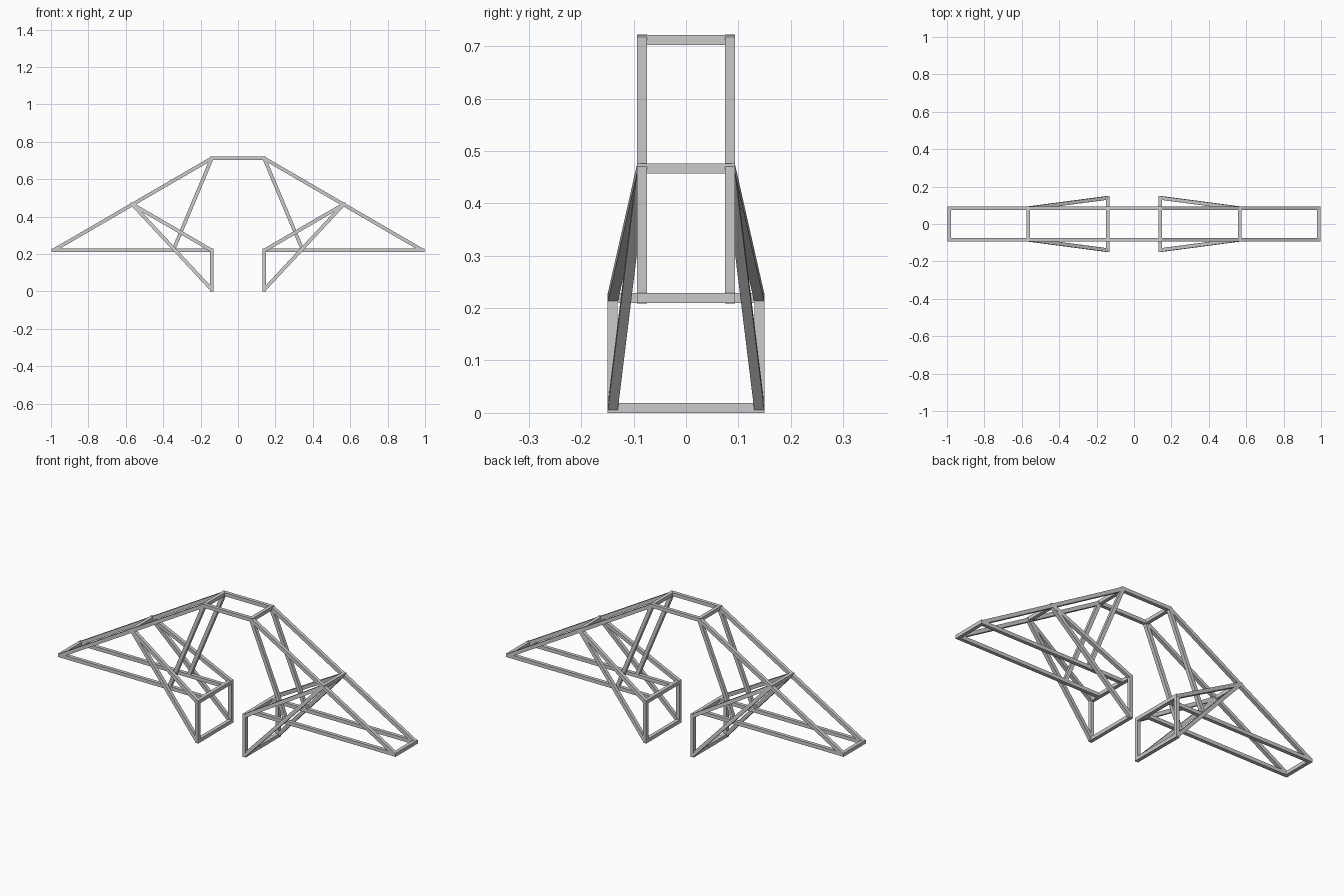
import bpy, bmesh
from mathutils import Vector, Matrix

if "Cube" in bpy.data.objects:
    bpy.data.objects.remove(bpy.data.objects["Cube"])

W = 0.019          # square bar thickness
H = W / 2
YI, YO = 0.084, 0.14   # inner frame and handle half widths

# main joints in the front view (x, z), right half
TOP = (0.14, 0.7115)
MID = (0.565, 0.466)
TIP = (0.988, 0.219)
INNER = (0.14, 0.219)
BASE = (0.14, H)
STRUT = (0.345, 0.223)


def add_bar(bm, a, b, ext):
    """Square bar from a to b, its ends lengthened by ext."""
    a, b = Vector(a), Vector(b)
    d = (b - a).normalized()
    ref = Vector((0, 1, 0)) if abs(d.y) < 0.9 else Vector((0, 0, 1))
    u = d.cross(ref).normalized()
    v = u.cross(d).normalized()
    rot = Matrix((d, v, u)).transposed().to_4x4()
    if rot.determinant() < 0:
        rot = Matrix((d, -v, u)).transposed().to_4x4()
    size = Matrix.Diagonal(((b - a).length + 2 * ext, W, W, 1))
    bmesh.ops.create_cube(bm, size=1, matrix=Matrix.Translation((a + b) / 2) @ rot @ size)


def part(name, bars, mirror=True):
    bm = bmesh.new()
    for a, b, ext in bars:
        add_bar(bm, a, b, ext)
    me = bpy.data.meshes.new(name)
    bm.to_mesh(me)
    bm.free()
    ob = bpy.data.objects.new(name, me)
    bpy.context.collection.objects.link(ob)
    if mirror:
        ob.modifiers.new("mirror", 'MIRROR').use_mirror_merge = False
    return ob


def pair(p, q, yp=YI, yq=YI, ext=0.004):
    """Matching bars on the front and back sides."""
    return [((p[0], s * yp, p[1]), (q[0], s * yq, q[1]), ext) for s in (-1, 1)]


def cross(p, y=YI):
    """Bar running front to back through a joint."""
    return [((p[0], -y, p[1]), (p[0], y, p[1]), H)]


# top bridge
part("top_rail", pair((-TOP[0], TOP[1]), TOP), mirror=False)
part("top_crossbar", cross(TOP))

# outer triangular frame
part("sloping_rail", pair(TOP, TIP))
part("lower_rail", pair(INNER, TIP))
part("tip_crossbar", cross(TIP))
part("middle_crossbar", cross(MID))
part("inner_strut", pair(TOP, STRUT, ext=0))

# inner upright rectangle
part("inner_post", pair(BASE, INNER, YO, YO, H))
part("inner_crossbar", cross(INNER, YO))
part("base_crossbar", cross(BASE, YO))

# flared braces from the rectangle to the sloping rail
part("upper_brace", pair(INNER, MID, YO, YI))
part("lower_brace", pair(BASE, MID, YO, YI, 0.002))
